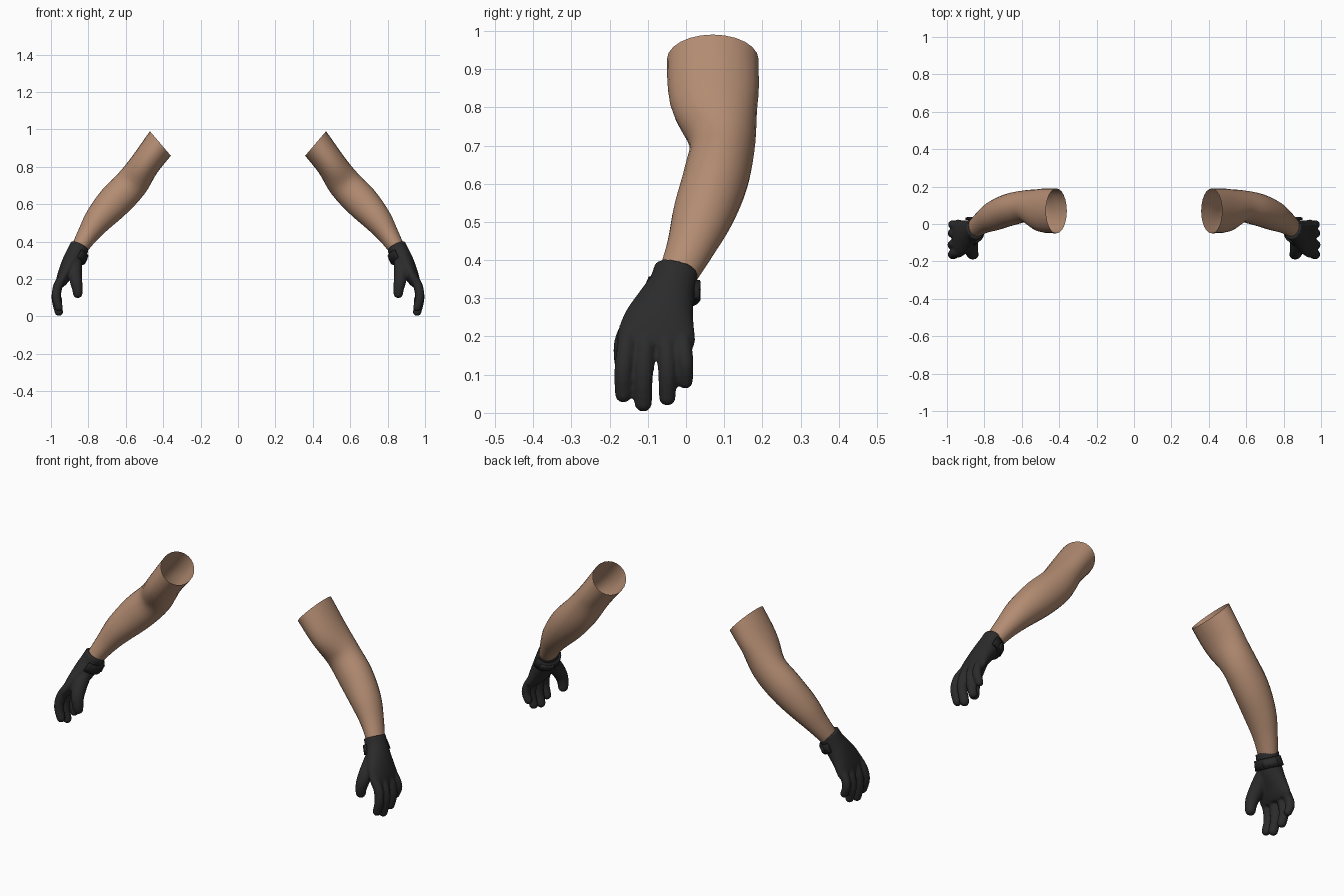
import bpy, bmesh, math
from mathutils import Vector

if "Cube" in bpy.data.objects:
    bpy.data.objects.remove(bpy.data.objects["Cube"])


def material(name, rgb):
    m = bpy.data.materials.new(name)
    m.diffuse_color = (*rgb, 1)
    m.use_nodes = True
    m.node_tree.nodes["Principled BSDF"].inputs["Base Color"].default_value = m.diffuse_color
    return m


SKIN = material("skin", (0.45, 0.262, 0.168))
GLOVE = material("glove_black", (0.024, 0.024, 0.025))
STRAP = material("strap_black", (0.016, 0.016, 0.017))


def catmull(rows, steps):
    """Smoothly interpolate a list of number rows."""
    out = []
    for i in range(len(rows) - 1):
        p0, p1 = rows[max(i - 1, 0)], rows[i]
        p2, p3 = rows[i + 1], rows[min(i + 2, len(rows) - 1)]
        for k in range(steps):
            t = k / steps
            out.append([0.5 * (2 * b + (c - a) * t + (2 * a - 5 * b + 4 * c - d) * t * t
                               + (3 * b - a - 3 * c + d) * t ** 3)
                        for a, b, c, d in zip(p0, p1, p2, p3)])
    out.append(list(rows[-1]))
    return out


def loft(bm, rows, sides=20, steps=4, arc=None, caps=True, start=None):
    """Elliptical loft; rows are x, y, z, half width along y, half thickness."""
    rows = catmull(rows, steps)
    pts = [Vector(r[:3]) for r in rows]
    rings = []
    for i, r in enumerate(rows):
        t = (pts[min(i + 1, len(pts) - 1)] - pts[max(i - 1, 0)]).normalized()
        if start and i < steps:
            t = Vector(start).lerp(t, i / steps).normalized()
        u = Vector((0, 1, 0))
        u = (u - t * u.dot(t)).normalized()
        v = t.cross(u)
        ring = []
        for k in range(sides):
            if arc:
                a = math.radians(arc[0] + (arc[1] - arc[0]) * k / (sides - 1))
            else:
                a = 2 * math.pi * k / sides
            ring.append(bm.verts.new(pts[i] + u * r[3] * math.cos(a) + v * r[4] * math.sin(a)))
        rings.append(ring)
    for a, b in zip(rings, rings[1:]):
        for k in range(sides - 1 if arc else sides):
            n = (k + 1) % sides
            bm.faces.new((a[k], a[n], b[n], b[k]))
    if caps:
        bm.faces.new(rings[0][::-1])
        bm.faces.new(rings[-1])


def digit(bm, path):
    """Finger with a rounded tip; path rows are x, y, z, radius."""
    rows = [(x, y, z, r, r) for x, y, z, r in path]
    a, b = Vector(path[-2][:3]), Vector(path[-1][:3])
    d, r = (b - a).normalized(), path[-1][3]
    for s, w in ((0.5, 0.87), (0.85, 0.53), (1.0, 0.12)):
        rows.append((*(b + d * r * s), r * w, r * w))
    loft(bm, rows, 14, 3)


def finish(bm, name, mat):
    bmesh.ops.recalc_face_normals(bm, faces=bm.faces)
    for f in bm.faces:
        f.smooth = True
    me = bpy.data.meshes.new(name)
    bm.to_mesh(me)
    bm.free()
    me.materials.append(mat)
    ob = bpy.data.objects.new(name, me)
    bpy.context.collection.objects.link(ob)
    return ob


def mirror(ob):
    ob.modifiers.new("mirror", "MIRROR").use_mirror_merge = False


# Bare arms, open at the upper end
bm = bmesh.new()
loft(bm, [
    (.415, .070, .925, .120, .086),
    (.495, .074, .818, .116, .080),
    (.570, .095, .710, .087, .089),
    (.660, .078, .615, .086, .091),
    (.745, .045, .520, .080, .076),
    (.805, .012, .435, .063, .056),
    (.848, -.020, .365, .051, .044),
    (.865, -.030, .335, .045, .040),
], 24, 4, caps=False, start=(.76, 0, -.65))
mirror(finish(bm, "arms", SKIN))

# Gloves: palm, four fingers and thumb fused into one skin
bm = bmesh.new()
loft(bm, [
    (.845, -.024, .377, .059, .053),
    (.866, -.036, .335, .062, .053),
    (.890, -.053, .290, .076, .051),
    (.918, -.070, .240, .094, .042),
    (.940, -.078, .195, .103, .033),
    (.950, -.080, .170, .097, .024),
], 24, 4)
# y at knuckle, y at tip, tip height, radius
for y0, y1, tip, r in ((-.150, -.164, .025, .024), (-.103, -.112, .001, .025),
                       (-.054, -.049, .017, .024), (-.010, -.002, .061, .022)):
    end = tip + r
    digit(bm, [
        (.932, y0, .215, r),
        (.962, y0 * .5 + y1 * .5, .165, r + .001),
        (.972, y1, end + (.165 - end) * .5, r),
        (.958, y1, end, r - .002),
    ])
digit(bm, [(.870, -.070, .300, .036), (.872, -.118, .245, .038),
           (.866, -.153, .190, .034), (.859, -.161, .150, .029),
           (.857, -.160, .124, .026)])
gloves = finish(bm, "gloves", GLOVE)
rm = gloves.modifiers.new("fuse", "REMESH")
rm.mode = "VOXEL"
rm.voxel_size = 0.006
rm.use_smooth_shade = True
sm = gloves.modifiers.new("soften", "SMOOTH")
sm.factor = 0.5
sm.iterations = 4
mirror(gloves)

# Wrist straps around the palm side
bm = bmesh.new()
loft(bm, [
    (.858, -.031, .352, .064, .058),
    (.880, -.041, .310, .072, .060),
], 18, 2, arc=(-165, 15), caps=False)
straps = finish(bm, "wrist_straps", STRAP)
so = straps.modifiers.new("thickness", "SOLIDIFY")
so.thickness = 0.014
so.offset = 0
mirror(straps)

# Buckle tab on the palm side of each strap
bm = bmesh.new()
loft(bm, [
    (.862, -.032, .345, .071, .066),
    (.876, -.039, .317, .077, .067),
], 8, 2, arc=(-75, -15), caps=False)
tabs = finish(bm, "strap_tabs", GLOVE)
so = tabs.modifiers.new("thickness", "SOLIDIFY")
so.thickness = 0.008
so.offset = 0
mirror(tabs)

# Keep hard edges crisp on every part
bpy.ops.object.select_all(action="DESELECT")
for ob in (straps, tabs):
    ob.select_set(True)
    bpy.context.view_layer.objects.active = ob
bpy.ops.object.shade_smooth_by_angle(angle=math.radians(40))
